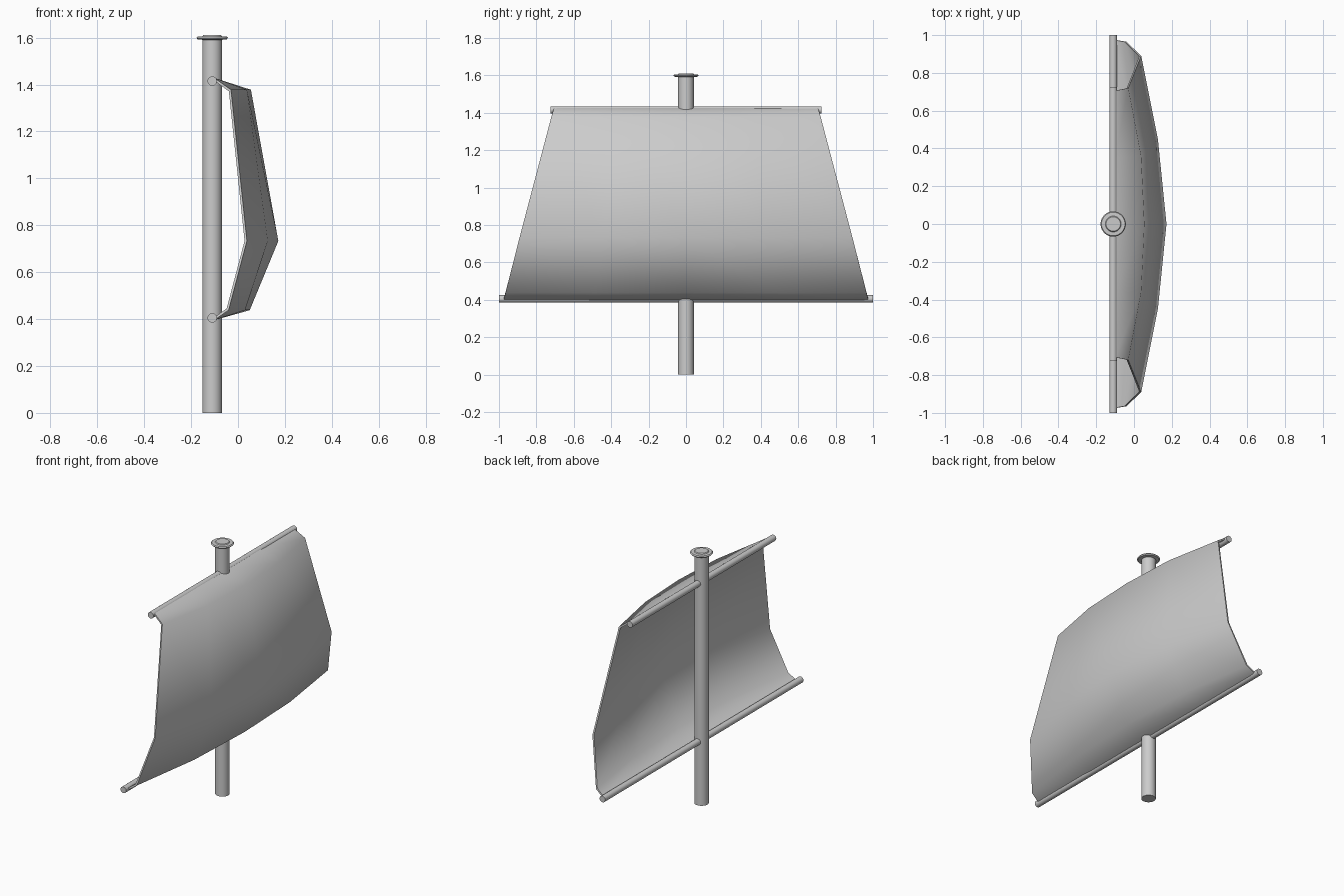
import bpy, bmesh, math
from mathutils import Matrix

if "Cube" in bpy.data.objects:
    bpy.data.objects.remove(bpy.data.objects["Cube"])

MAST_X = -0.11


def finish(name, bm, angle):
    bmesh.ops.recalc_face_normals(bm, faces=bm.faces[:])
    me = bpy.data.meshes.new(name)
    bm.to_mesh(me)
    bm.free()
    ob = bpy.data.objects.new(name, me)
    bpy.context.collection.objects.link(ob)
    bpy.ops.object.select_all(action='DESELECT')
    bpy.context.view_layer.objects.active = ob
    ob.select_set(True)
    for m in list(ob.modifiers):
        bpy.ops.object.modifier_apply(modifier=m.name)
    bpy.ops.object.shade_smooth_by_angle(angle=math.radians(angle))
    return ob


def lathe(name, profile, sides, matrix):
    """Revolve a closed-ended (radius, height) profile about local z."""
    bm = bmesh.new()
    rings = [[bm.verts.new((r * math.cos(2 * math.pi * i / sides),
                            r * math.sin(2 * math.pi * i / sides), h))
              for i in range(sides)] for r, h in profile]
    for a, b in zip(rings, rings[1:]):
        for i in range(sides):
            j = (i + 1) % sides
            bm.faces.new((a[i], a[j], b[j], b[i]))
    bm.faces.new(rings[0][::-1])
    bm.faces.new(rings[-1])
    bm.transform(matrix)
    return finish(name, bm, 35)


# Mast and its flat cap
at_mast = Matrix.Translation((MAST_X, 0, 0))
lathe("mast", [(0.042, 0), (0.042, 1.596)], 32, at_mast)
lathe("mast_cap", [(0.042, 1.591), (0.062, 1.593), (0.067, 1.599),
                   (0.062, 1.605), (0.042, 1.606), (0.038, 1.611)], 32, at_mast)

# Horizontal yards holding the sail
for name, z, half in (("upper_yard", 1.415, 0.725), ("lower_yard", 0.405, 1.0)):
    turn = Matrix.Translation((MAST_X, 0, z)) @ Matrix.Rotation(math.pi / 2, 4, 'X')
    lathe(name, [(0.02, -half), (0.02, half)], 24, turn)

# Billowing sail: each row is z, half width, x at centre / halfway / edge
rows = [(1.428, 0.705, -0.10, -0.10, -0.10),
        (1.378, 0.72, 0.055, 0.038, -0.030),
        (0.733, 0.89, 0.172, 0.127, 0.038),
        (0.438, 0.965, 0.050, 0.030, -0.040),
        (0.396, 0.975, -0.10, -0.10, -0.10)]
bm = bmesh.new()
grid = []
for z, w, c, h, e in rows:
    grid.append([bm.verts.new((x, w * t, z)) for x, t in
                 zip((e, h, c, h, e), (-1, -0.5, 0, 0.5, 1))])
for a, b in zip(grid, grid[1:]):
    for i in range(4):
        bm.faces.new((a[i], b[i], b[i + 1], a[i + 1]))
# Cloth thickness, added behind the front surface
bmesh.ops.recalc_face_normals(bm, faces=bm.faces[:])
if sum(f.normal.x for f in bm.faces) < 0:
    bmesh.ops.reverse_faces(bm, faces=bm.faces[:])
bm.normal_update()
bmesh.ops.solidify(bm, geom=bm.faces[:], thickness=0.01)
finish("sail", bm, 72)
